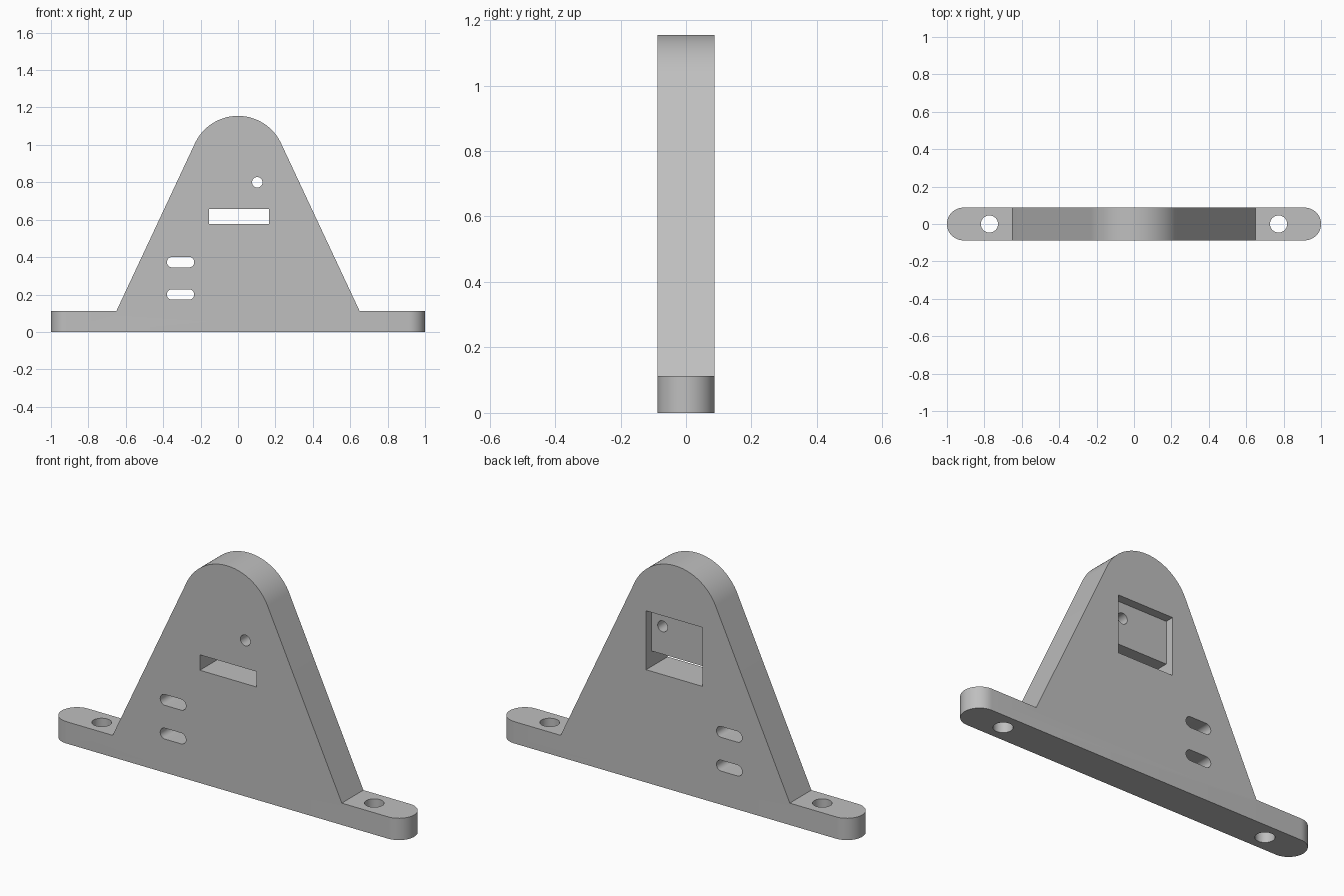
import bpy, bmesh, math
from mathutils import Vector

cube = bpy.data.objects.get("Cube")
if cube:
    bpy.data.objects.remove(cube, do_unlink=True)

HALF_LEN, HALF_DEPTH = 1.0, 0.0875
FOOT_TOP, FOOT_X = 0.112, 0.65
TOP, CROWN_R = 1.155, 0.254

grey = bpy.data.materials.new("plain grey")
grey.use_nodes = True
GREY = (0.52, 0.52, 0.52, 1)
grey.diffuse_color = GREY
grey.node_tree.nodes["Principled BSDF"].inputs["Base Color"].default_value = GREY


def arc(cx, cy, r, start, end, steps=24):
    """Points along a circular arc, angles in degrees."""
    angles = [math.radians(start + (end - start) * i / steps) for i in range(steps + 1)]
    return [(cx + r * math.cos(a), cy + r * math.sin(a)) for a in angles]


def stadium(cx, cy, half, r):
    """Slot outline with round ends, half = half the overall length."""
    d = half - r
    return arc(cx + d, cy, r, -90, 90) + arc(cx - d, cy, r, 90, 270)


def rect(x0, x1, z0, z1):
    return [(x0, z0), (x1, z0), (x1, z1), (x0, z1)]


def prism(name, outline, lo, hi, axis):
    """Extrude a 2D outline along y (outline in xz) or z (outline in xy)."""
    bm = bmesh.new()
    place = (lambda u, v, w: (u, w, v)) if axis == "y" else (lambda u, v, w: (u, v, w))
    face = bm.faces.new([bm.verts.new(place(u, v, lo)) for u, v in outline])
    geom = bmesh.ops.extrude_face_region(bm, geom=[face])["geom"]
    shift = Vector(place(0, 0, hi - lo))
    bmesh.ops.translate(bm, vec=shift, verts=[g for g in geom if isinstance(g, bmesh.types.BMVert)])
    bmesh.ops.recalc_face_normals(bm, faces=bm.faces)
    mesh = bpy.data.meshes.new(name)
    bm.to_mesh(mesh)
    bm.free()
    mesh.materials.append(grey)
    obj = bpy.data.objects.new(name, mesh)
    bpy.context.collection.objects.link(obj)
    return obj


# Front outline: flat feet, sloping sides tangent to a round crown
centre = Vector((0, TOP - CROWN_R))
to_corner = Vector((FOOT_X, FOOT_TOP)) - centre
tangent = math.degrees(math.atan2(to_corner.y, to_corner.x) + math.acos(CROWN_R / to_corner.length))
outline = [(-1.2, 0), (1.2, 0), (1.2, FOOT_TOP), (FOOT_X, FOOT_TOP)]
outline += arc(0, centre.y, CROWN_R, tangent, 180 - tangent, 48)
outline += [(-FOOT_X, FOOT_TOP), (-1.2, FOOT_TOP)]
bracket = prism("bracket", outline, -0.3, 0.3, "y")

# Plan outline with round ends trims the bracket to its depth
tools = [("INTERSECT", prism("plan_trim", stadium(0, 0, HALF_LEN, HALF_DEPTH), -0.2, 1.4, "z"))]

# Vertical screw holes through both feet
for side in (-1, 1):
    hole = arc(side * 0.773, 0, 0.046, 0, 360, 32)[:-1]
    tools.append(("DIFFERENCE", prism("foot_hole", hole, -0.2, 0.3, "z")))

# Two cable slots, the small round hole and the window, all right through
openings = [stadium(-0.307, z, 0.073, 0.028) for z in (0.2, 0.373)]
openings += [arc(0.103, 0.8, 0.028, 0, 360, 32)[:-1], rect(-0.155, 0.165, 0.578, 0.657)]
for shape in openings:
    tools.append(("DIFFERENCE", prism("opening", shape, -0.4, 0.4, "y")))

# Shallow pocket in the back, above and around the window
pocket = rect(-0.155, 0.165, 0.578, 0.88)
tools.append(("DIFFERENCE", prism("back_pocket", pocket, HALF_DEPTH - 0.045, 0.4, "y")))

for operation, tool in tools:
    mod = bracket.modifiers.new(tool.name, "BOOLEAN")
    mod.operation, mod.object, mod.solver = operation, tool, "EXACT"

# Bake the cuts and drop the cutters
bpy.context.view_layer.update()
baked = bpy.data.meshes.new_from_object(bracket.evaluated_get(bpy.context.evaluated_depsgraph_get()))
bracket.modifiers.clear()
bracket.data = baked
for _, tool in tools:
    bpy.data.objects.remove(tool, do_unlink=True)

bpy.ops.object.select_all(action="DESELECT")
bracket.select_set(True)
bpy.context.view_layer.objects.active = bracket
bpy.ops.object.shade_smooth_by_angle(angle=math.radians(20))
